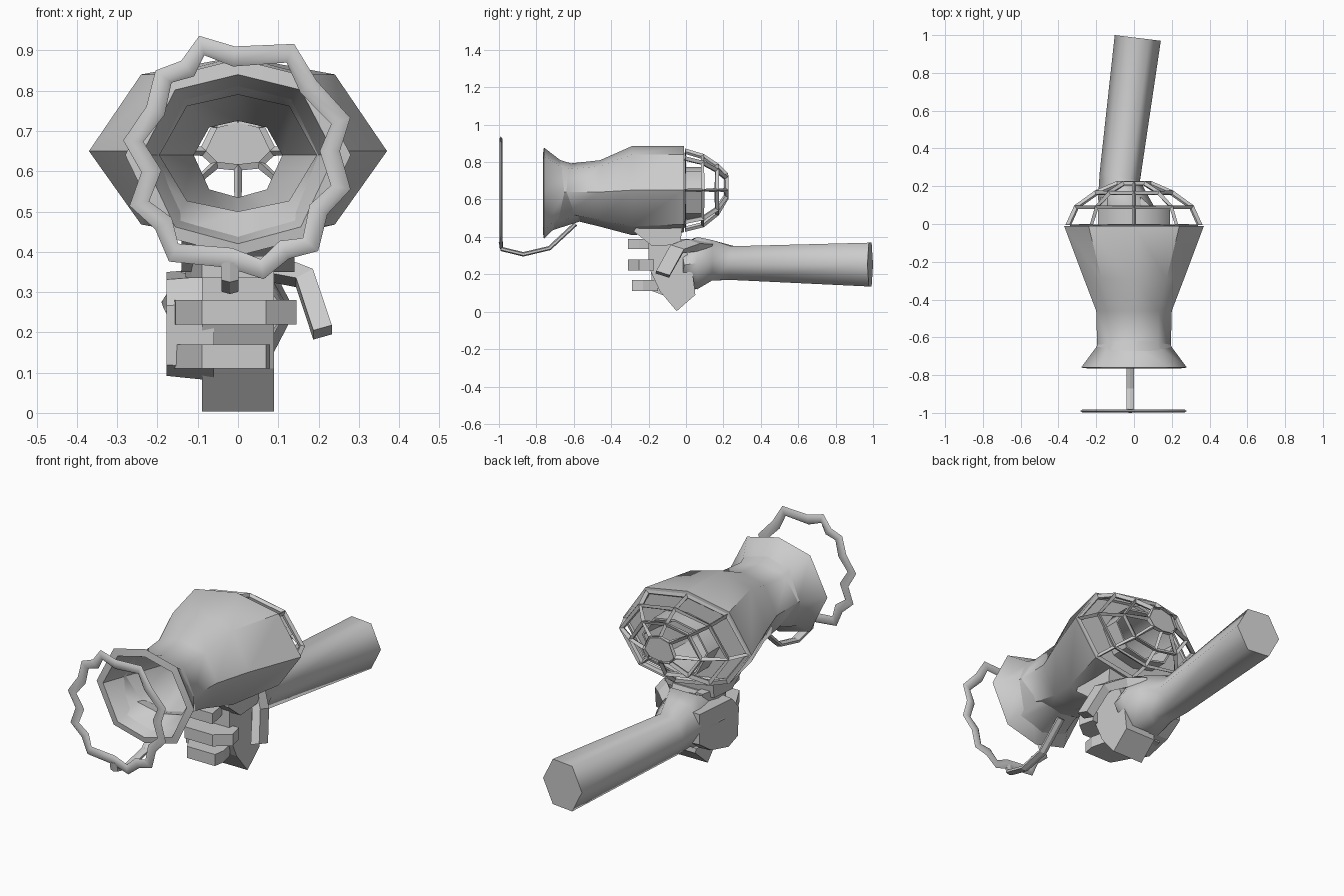
import bpy, bmesh, math
from mathutils import Vector

if "Cube" in bpy.data.objects:
    bpy.data.objects.remove(bpy.data.objects["Cube"])


def finish(name, bm):
    bmesh.ops.recalc_face_normals(bm, faces=bm.faces)
    me = bpy.data.meshes.new(name)
    bm.to_mesh(me)
    bm.free()
    ob = bpy.data.objects.new(name, me)
    bpy.context.collection.objects.link(ob)
    return ob


def smooth(ob, deg):
    bpy.ops.object.select_all(action='DESELECT')
    ob.select_set(True)
    bpy.context.view_layer.objects.active = ob
    bpy.ops.object.shade_smooth_by_angle(angle=math.radians(deg))


def loft(name, rings, closed=False, caps=True):
    """Skin a list of equal-length point rings."""
    bm = bmesh.new()
    vs = [[bm.verts.new(p) for p in r] for r in rings]
    n = len(vs[0])
    pairs = list(zip(vs, vs[1:])) + ([(vs[-1], vs[0])] if closed else [])
    for a, b in pairs:
        for i in range(n):
            j = (i + 1) % n
            bm.faces.new((a[i], a[j], b[j], b[i]))
    if caps and not closed:
        bm.faces.new(vs[0])
        bm.faces.new(vs[-1])
    return finish(name, bm)


def octagon(y, rx, top, bot, mid=0.65):
    unit = [(0, 1), (.65, .81), (1, 0), (.65, -.81), (0, -1), (-.65, -.81), (-1, 0), (-.65, .81)]
    return [(u * rx, y, mid + v * ((top - mid) if v > 0 else (mid - bot))) for u, v in unit]


def hexagon(x, y, z, rx, rz, skew=0.0):
    pts = []
    for k in range(6):
        c, s = math.cos(k * math.pi / 3), math.sin(k * math.pi / 3)
        pts.append((x + rx * c, y + skew * c, z + rz * s / .866))
    return pts


def prism(name, pts, lo, hi, axis):
    """Extrude a 2D outline along x (outline in yz) or z (outline in xy)."""
    make = (lambda p, t: (t, p[0], p[1])) if axis == 'x' else (lambda p, t: (p[0], p[1], t))
    return loft(name, [[make(p, lo) for p in pts], [make(p, hi) for p in pts]])


def bar(name, path, w, d, side, closed=False, n=6):
    """Sweep a polygon: w along the in-plane normal, d along the side vector."""
    P = [Vector(p) for p in path]
    side = Vector(side).normalized()
    rings = []
    for i, p in enumerate(P):
        a = P[i - 1] if (i or closed) else p
        b = P[(i + 1) % len(P)] if (i < len(P) - 1 or closed) else p
        nrm = (b - a).normalized().cross(side).normalized()
        off = math.pi / 4 if n == 4 else 0
        k = math.sqrt(2) if n == 4 else 1
        rings.append([p + nrm * (w * k * math.cos(2 * math.pi * j / n + off))
                      + side * (d * k * math.sin(2 * math.pi * j / n + off)) for j in range(n)])
    return loft(name, rings, closed)


# horn-shaped body: outer shell, lip, throat and open rear tube
body = [(-.01, .37, .885, .425), (-.29, .265, .885, .41), (-.46, .20, .81, .455),
        (-.645, .195, .79, .50), (-.76, .28, .878, .39), (-.765, .24, .84, .42),
        (-.40, .11, .725, .535), (-.02, .17, .76, .51),
        (.09, .18, .765, .505), (.09, .19, .775, .495), (-.01, .19, .775, .495)]
smooth(loft("horn_body", [octagon(y, rx, t, b, .64 if y < -.3 else .65) for y, rx, t, b in body],
            closed=True), 48)

# rear cage of flat ribs with a solid end plate
dome = [(-.01, .35, .86, .44), (.09, .305, .83, .465), (.165, .20, .78, .525), (.215, .085, .73, .61)]
cage = loft("rear_cage", [octagon(*r) for r in dome], caps=False)
wire = cage.modifiers.new("bars", 'WIREFRAME')
wire.thickness = .028
wire.use_even_offset = False
loft("cage_end_plate", [octagon(.208, .085, .73, .61), octagon(.218, .085, .73, .61)])

# wavy front ring and its stem
wave = [(-.09, .912), (-.01, .885), (.13, .893), (.175, .81), (.255, .725), (.228, .65), (.255, .56),
        (.20, .505), (.18, .418), (.115, .405), (.06, .357), (-.02, .385), (-.16, .398),
        (-.185, .47), (-.245, .52), (-.215, .60), (-.26, .675), (-.205, .75), (-.185, .835), (-.125, .855)]
smooth(bar("front_ring", [(x, -.99, z) for x, z in wave], .025, .0095, (0, 1, 0), closed=True), 50)
bar("ring_stem", [(-.02, -.99, .375), (-.02, -.985, .335), (-.02, -.87, .307), (-.02, -.73, .34),
                  (-.02, -.59, .47)], .012, .024, (1, 0, 0))

# mount under the body and grip
prism("grip_mount", [(-.28, .43), (-.18, .35), (-.03, .36), (-.02, .46), (-.26, .46)], -.14, .14, 'x')
prism("grip", [(-.20, .38), (-.20, .24), (-.14, .11), (-.05, .003), (.05, .09), (.03, .25), (-.02, .38)],
      -.09, .09, 'x')

# fingers wrapped around the grip
fingers = [("index_finger", .335, .39, -.13, .06, -.31), ("middle_finger", .22, .28, -.17, .145, -.31),
           ("ring_finger", .11, .17, -.17, .08, -.29)]
for name, lo, hi, x0, x1, yf in fingers:
    outline = [(x0 + .02, .02), (x0, -.08), (x0 + .015, yf + .12), (-.09, yf), (.07, yf), (x1, yf + .06),
               (x1 - .02, yf + .14), (-.06, yf + .12), (-.07, .02)]
    prism(name, outline, lo, hi, 'z')

# flat back of the hand
back = [(.15, .36), (-.13, .34), (-.19, .27), (-.18, .11), (-.10, .08), (.05, .12), (.15, .19)]
loft("hand_back", [[(-.178, y * .95, .23 + (z - .23) * .92) for y, z in back],
                   [(-.06, y, z) for y, z in back]])

# thumb
bar("thumb", [(.03, .10, .35), (.10, .03, .355), (.165, -.05, .335), (.21, -.125, .2)],
    .024, .038, (0, .95, -.3), n=4)

# palm, wrist and forearm
smooth(loft("forearm_and_palm", [hexagon(-.03, -.04, .25, .15, .10, .03), hexagon(-.03, .06, .26, .155, .14),
                                 hexagon(-.055, .14, .275, .135, .108),
                                 hexagon(-.075, .25, .26, .107, .09, -.02),
                                 hexagon(.02, .985, .252, .122, .117, -.015)]), 62)
